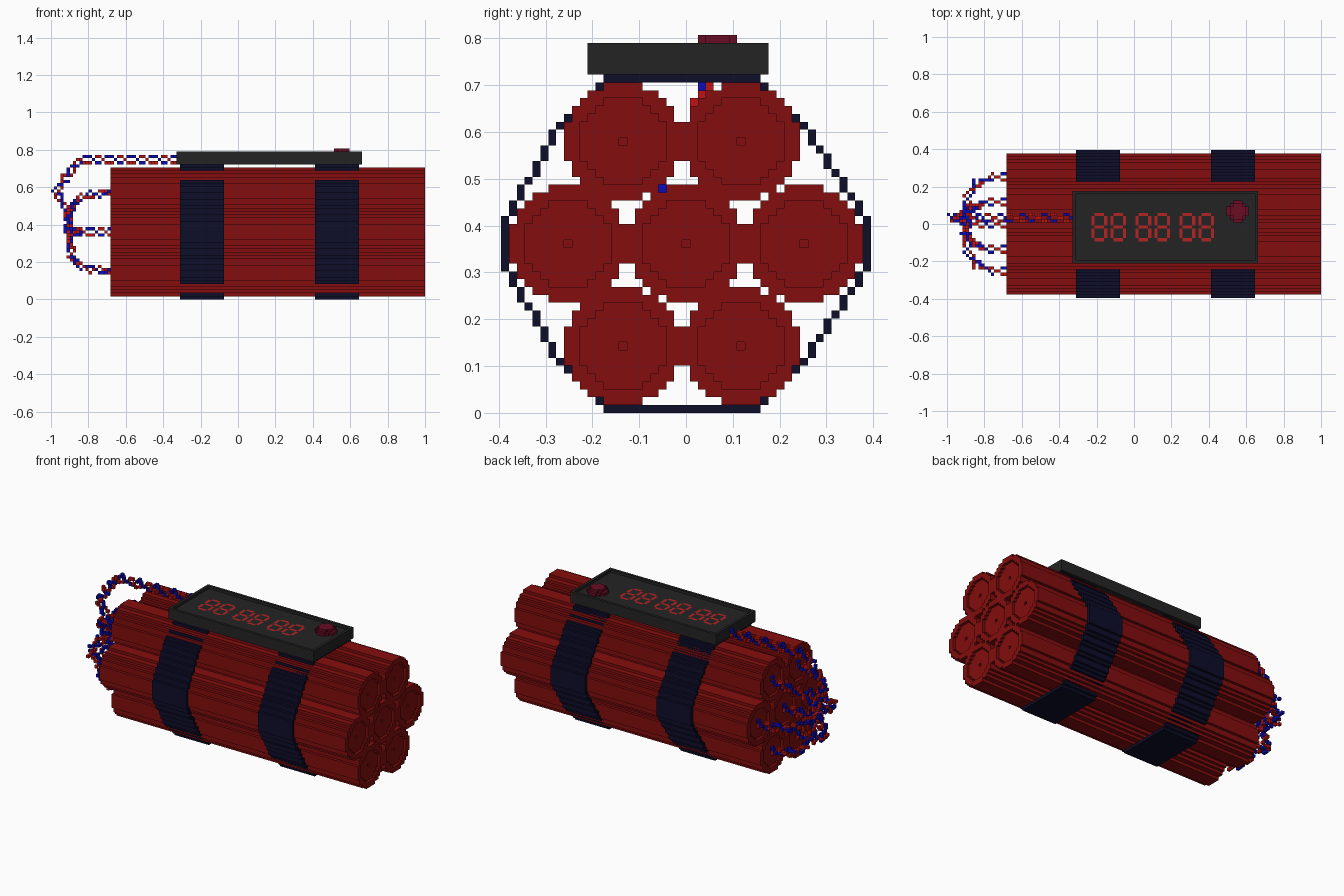
import bpy, bmesh, math
from mathutils import Vector

cube = bpy.data.objects.get("Cube")
if cube:
    bpy.data.objects.remove(cube, do_unlink=True)

V = 2 / 119                      # size of one block
ORIGIN = Vector((59.5, 23.5, 0))


def material(name, rgb):
    lin = [(c / 255 / 12.92) if c < 11 else ((c / 255 + 0.055) / 1.055) ** 2.4 for c in rgb]
    m = bpy.data.materials.new(name)
    m.use_nodes = True
    m.diffuse_color = (*lin, 1)
    m.node_tree.nodes["Principled BSDF"].inputs["Base Color"].default_value = (*lin, 1)
    return m


RED = material("stick red", (132, 13, 14))
NAVY = material("strap navy", (13, 13, 42))
BLACK = material("case black", (36, 36, 36))
DIGIT = material("display red", (178, 36, 36))
MAROON = material("button maroon", (104, 12, 36))
WIRE_RED = material("wire red", (190, 20, 20))
WIRE_BLUE = material("wire blue", (12, 12, 185))

# Corner offsets of a block's face for each outward direction
FACES = {
    (1, 0, 0): ((1, 0, 0), (1, 1, 0), (1, 1, 1), (1, 0, 1)),
    (-1, 0, 0): ((0, 0, 0), (0, 0, 1), (0, 1, 1), (0, 1, 0)),
    (0, 1, 0): ((0, 1, 0), (0, 1, 1), (1, 1, 1), (1, 1, 0)),
    (0, -1, 0): ((0, 0, 0), (1, 0, 0), (1, 0, 1), (0, 0, 1)),
    (0, 0, 1): ((0, 0, 1), (1, 0, 1), (1, 1, 1), (0, 1, 1)),
    (0, 0, -1): ((0, 0, 0), (0, 1, 0), (1, 1, 0), (1, 0, 0)),
}


def block_mesh(name, cells, mats, xs=None):
    """Outer skin of a set of blocks {cell: material slot}; xs gives uneven x layers."""
    bm = bmesh.new()
    verts = {}
    for (i, j, k), slot in cells.items():
        for (a, b, c), corners in FACES.items():
            if (i + a, j + b, k + c) in cells:
                continue
            loop = []
            for u, v, w in corners:
                key = (i + u, j + v, k + w)
                if key not in verts:
                    x = xs[key[0]] if xs else key[0]
                    verts[key] = bm.verts.new((Vector((x, key[1], key[2])) - ORIGIN) * V)
                loop.append(verts[key])
            bm.faces.new(loop).material_index = slot
    mesh = bpy.data.meshes.new(name)
    bm.to_mesh(mesh)
    bm.free()
    for m in mats:
        mesh.materials.append(m)
    return mesh


def add(name, mesh, offset=(0, 0, 0)):
    ob = bpy.data.objects.new(name, mesh)
    ob.location = Vector(offset) * V
    bpy.context.collection.objects.link(ob)
    return ob


def disc(radius):
    n = math.ceil(radius)
    return [(a, b) for a in range(-n, n + 1) for b in range(-n, n + 1) if a * a + b * b <= radius ** 2]


# Sticks: round bars with a recessed face and a small centre hole at both ends
layers = [19, 20, 21, 117, 118, 119]
stick_cells = {}
for a, b in disc(7.5):
    r2 = a * a + b * b
    depth = 2 if r2 == 0 else 1 if r2 <= 5.5 ** 2 else 0
    for i in range(depth, 5 - depth):
        stick_cells[(i, a, b)] = 0
stick_mesh = block_mesh("stick", stick_cells, [RED], layers)
STICKS = [(15, 8), (30, 8), (8, 21), (23, 21), (38, 21), (15, 34), (30, 34)]
for n, (j, k) in enumerate(STICKS):
    add(f"stick_{n + 1}", stick_mesh, (0, j, k))

# Straps: a one-block-thick band around the bundle
outline = [(13, 42), (12, 41), (7, 36), (0, 24), (0, 18), (7, 6), (12, 1), (13, 0),
           (32, 0), (33, 1), (38, 6), (46, 18), (46, 24), (38, 36), (33, 41), (32, 42)]
band = {}
for p, q in zip(outline, outline[1:] + outline[:1]):
    steps = max(abs(q[0] - p[0]), abs(q[1] - p[1]))
    for s in range(steps + 1):
        t = s / steps
        band[(0, math.floor(p[0] + (q[0] - p[0]) * t + 0.5),
              math.floor(p[1] + (q[1] - p[1]) * t + 0.5))] = 0
strap_mesh = block_mesh("strap", band, [NAVY], [41, 55])
add("strap_right", strap_mesh)
add("strap_left", strap_mesh, (43, 0, 0))

# Timer case: a slab with a raised rim, digits inlaid in its recessed face
case = {(i, j, k): 0 for i in range(40, 99) for j in range(11, 34) for k in range(43, 47)
        if k < 46 or i in (40, 98) or j in (11, 33)}
segments = [(a, b) for a in (1, 2, 3) for b in (0, 4, 8)]
segments += [(a, b) for a in (0, 4) for b in (1, 2, 3, 5, 6, 7)]
for start in (46, 52, 60, 66, 74, 80):
    for a, b in segments:
        case[(start + a, 18 + b, 45)] = 1
add("timer_case", block_mesh("timer_case", case, [BLACK, DIGIT]))

# Button: two stepped discs
button = {(92 + a, 27 + b, 46): 0 for a, b in disc(3.3)}
button.update({(92 + a, 27 + b, 47): 0 for a, b in disc(2.3)})
add("button", block_mesh("button", button, [MAROON]))


def twisted_wire(name, path):
    """Red and blue strands winding around a path of block positions."""
    cells = {}
    turn = 0
    for p, q in zip(path, path[1:]):
        p, q = Vector(p), Vector(q)
        d = (q - p).normalized()
        side = d.cross(Vector((0, 1, 0)) if abs(d.y) < 0.8 else Vector((0, 0, 1))).normalized()
        up = d.cross(side)
        steps = max(1, round((q - p).length))
        for s in range(steps):
            centre = p.lerp(q, s / steps)
            for slot in (0, 1):
                ang = turn * math.tau / 7 + slot * math.pi
                c = centre + (side * math.cos(ang) + up * math.sin(ang)) * 0.95
                cells[tuple(math.floor(v + 0.5) for v in c)] = slot
            turn += 1
    add(name, block_mesh(name, cells, [WIRE_RED, WIRE_BLUE]))


# Wires: one from each stick to the junction, then a trunk up to the timer
HUB = (5, 24, 24)
for n, (j, k) in enumerate(STICKS):
    lift = (k - 21) / 13
    inward = (23 - j) / 15
    twisted_wire(f"stick_wire_{n + 1}", [
        (19, j, k), (14, j, k - lift), (9, j + 2 * inward, k - 2 * lift),
        (6, j + 6 * inward, k - 5 * lift), HUB])
twisted_wire("trunk_wire", [(39, 25, 44), (9, 25, 44), (7, 25, 42), (1, 25, 34), (4, 25, 29), HUB])
